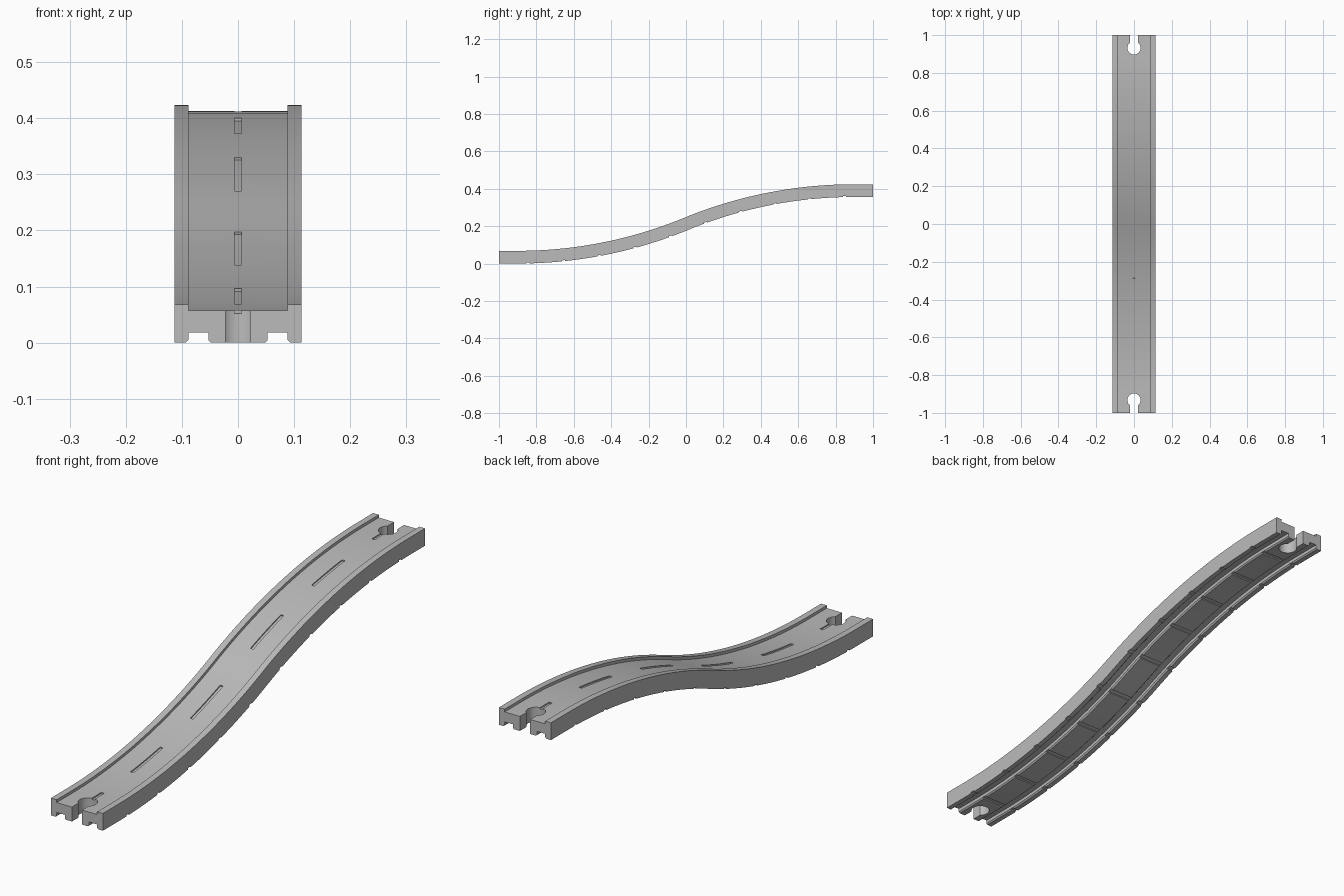
import bpy, bmesh, math
from mathutils import Vector

if "Cube" in bpy.data.objects:
    bpy.data.objects.remove(bpy.data.objects["Cube"])

HALF_W, HALF_H = 0.113, 0.034
FLAT = 0.1                       # straight length at each end
RISE = 0.178                     # climb of each half
RUN = 1 - FLAT
BEND = 2 * math.atan(RISE / RUN)
RADIUS = RUN / math.sin(BEND)
MID = HALF_H + RISE

grey = bpy.data.materials.new("light grey plastic")
grey.use_nodes = True
colour = (0.5, 0.5, 0.5, 1)
grey.diffuse_color = colour
grey.node_tree.nodes["Principled BSDF"].inputs["Base Color"].default_value = colour


def centre_line(y):
    """Point and surface normal of the S-shaped path at y."""
    side = 1 if y > 0 else -1
    a = math.asin(max(0, RUN - abs(y)) / RADIUS) if abs(y) < RUN else 0
    z = MID + side * (RISE - RADIUS * (1 - math.cos(a)))
    # the slope is steepest at the middle of the path
    return Vector((0, y, z)), Vector((0, -math.sin(BEND if y == 0 else a), math.cos(a)))


def path_steps(y0, y1, n):
    return [y0 + (y1 - y0) * i / n for i in range(n + 1)]


def sweep(bm, profile, steps):
    """Sweep a closed (across, up) profile along the path."""
    rings = []
    for y in steps:
        p, n = centre_line(y)
        rings.append([bm.verts.new(p + Vector((x, 0, 0)) + n * h) for x, h in profile])
    for a, b in zip(rings, rings[1:]):
        for i in range(len(a)):
            j = (i + 1) % len(a)
            bm.faces.new((a[i], a[j], b[j], b[i]))
    bm.faces.new(rings[0][::-1])
    bm.faces.new(rings[-1])


def finish(bm, name):
    bmesh.ops.recalc_face_normals(bm, faces=bm.faces)
    mesh = bpy.data.meshes.new(name)
    bm.to_mesh(mesh)
    bm.free()
    mesh.materials.append(grey)
    ob = bpy.data.objects.new(name, mesh)
    bpy.context.collection.objects.link(ob)
    return ob


def rect(half, low, high):
    return [(-half, low), (half, low), (half, high), (-half, high)]


# Track body: road deck with kerbs above, two wheel channels below
DECK = HALF_H - 0.011
CHAN = 0.018 - HALF_H
CHAMFER = 0.005
half = [(HALF_W, HALF_H), (HALF_W, -HALF_H), (0.088 + CHAMFER, -HALF_H),
        (0.088, CHAMFER - HALF_H), (0.088, CHAN), (0.053, CHAN),
        (0.053, CHAMFER - HALF_H), (0.053 - CHAMFER, -HALF_H)]
top = [(0.088, DECK), (0.088, HALF_H)]
right = top + half
profile = right + [(-x, h) for x, h in reversed(right)]
bm = bmesh.new()
sweep(bm, profile, [-1] + path_steps(-RUN, RUN, 48) + [1])
track = finish(bm, "road_track")

# Lane dashes on the deck and tie grooves underneath
PITCH = 0.188
bm = bmesh.new()
for start in (-2.5, -0.5 - 1, 0.5, 2.5):
    y0 = start * PITCH if start > 0 else (start - (start == -2.5)) * PITCH
    sweep(bm, rect(0.0065, DECK - 0.005, HALF_H), path_steps(y0, y0 + PITCH, 8))
for s in (-1, 1):
    sweep(bm, rect(0.0065, DECK - 0.005, HALF_H), path_steps(s * 0.84, s * 0.91, 2))
    for k in range(5):
        y = s * (k + 0.5) * PITCH
        sweep(bm, rect(0.2, -0.06, 0.005 - HALF_H), [y - 0.008, y + 0.008])
grooves = finish(bm, "groove_cutter")

# Keyhole sockets at both ends
SLOT, HOLE, CENTRE = 0.022, 0.035, 0.932
bm = bmesh.new()
for s in (-1, 1):
    a = math.asin(SLOT / HOLE)
    outline = [(SLOT, 1.1), (-SLOT, 1.1)]
    for i in range(33):
        t = a + (2 * math.pi - 2 * a) * i / 32
        outline.append((-HOLE * math.sin(t), CENTRE + HOLE * math.cos(t)))
    face = bm.faces.new([bm.verts.new((x, s * y, -0.1)) for x, y in outline])
    new = bmesh.ops.extrude_face_region(bm, geom=[face])["geom"]
    bmesh.ops.translate(bm, vec=(0, 0, 0.7),
                        verts=[v for v in new if isinstance(v, bmesh.types.BMVert)])
sockets = finish(bm, "socket_cutter")

# Cut, then drop the helpers
bpy.context.view_layer.objects.active = track
track.select_set(True)
for cutter in (grooves, sockets):
    mod = track.modifiers.new("cut", "BOOLEAN")
    mod.operation, mod.solver, mod.object = "DIFFERENCE", "EXACT", cutter
    bpy.ops.object.modifier_apply(modifier=mod.name)
    cutter.hide_render = True
    bpy.data.objects.remove(cutter)
bpy.ops.object.shade_smooth_by_angle(angle=math.radians(25))
